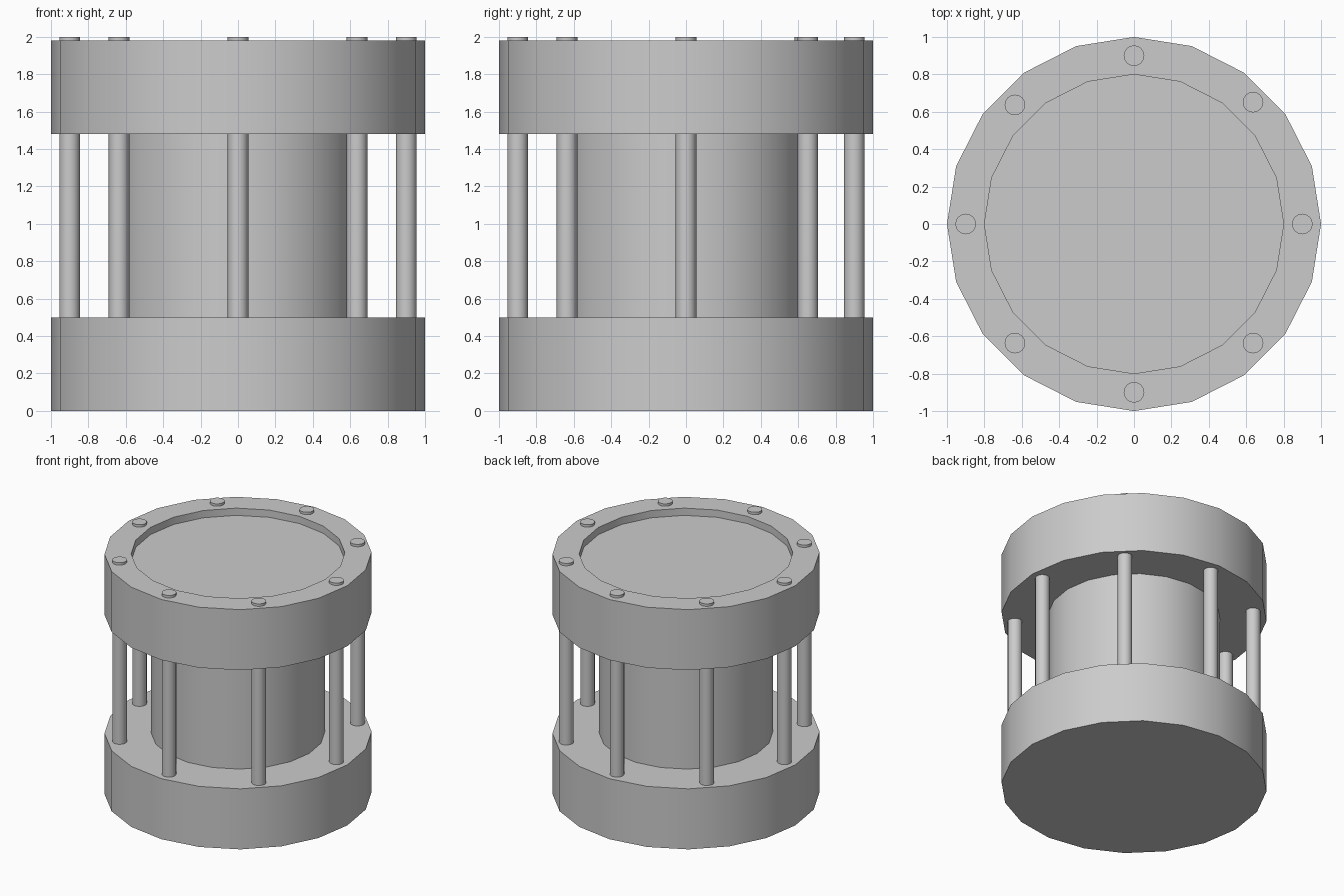
import bpy, bmesh, math

if "Cube" in bpy.data.objects:
    bpy.data.objects.remove(bpy.data.objects["Cube"])

metal = bpy.data.materials.new("plain grey")
metal.diffuse_color = (0.6, 0.6, 0.6, 1)
metal.use_nodes = True
metal.node_tree.nodes["Principled BSDF"].inputs["Base Color"].default_value = metal.diffuse_color


def lathe(name, profile, sides, center=(0, 0)):
    """Closed solid of revolution from (radius, z) points, capped at both ends."""
    bm = bmesh.new()
    rings = []
    for r, z in profile:
        rings.append([bm.verts.new((r * math.cos(2 * math.pi * i / sides),
                                    r * math.sin(2 * math.pi * i / sides), z))
                      for i in range(sides)])
    for a, b in zip(rings, rings[1:]):
        for i in range(sides):
            j = (i + 1) % sides
            bm.faces.new((a[i], a[j], b[j], b[i]))
    bm.faces.new(rings[0][::-1])
    bm.faces.new(rings[-1])
    bmesh.ops.recalc_face_normals(bm, faces=bm.faces)
    mesh = bpy.data.meshes.new(name)
    bm.to_mesh(mesh)
    bm.free()
    mesh.materials.append(metal)
    obj = bpy.data.objects.new(name, mesh)
    obj.location = (center[0], center[1], 0)
    bpy.context.collection.objects.link(obj)
    bpy.ops.object.select_all(action='DESELECT')
    obj.select_set(True)
    bpy.context.view_layer.objects.active = obj
    bpy.ops.object.shade_smooth_by_angle(angle=math.radians(35))
    return obj


# Lower drum, central core, and upper drum with a shallow round recess
lathe("base_drum", [(1, 0), (1, 0.5)], 20)
lathe("core", [(0.65, 0.5), (0.65, 1.48)], 20)
lathe("top_drum", [(1, 1.48), (1, 1.98), (0.8, 1.98), (0.8, 1.92)], 20)

# Eight rods whose ends stand slightly proud of the upper drum
for k in range(8):
    a = k * math.pi / 4
    x, y = 0.9 * math.cos(a), 0.9 * math.sin(a)
    if k == 1:
        y += 0.015  # this rod sits slightly further back
    lathe("rod_%d" % (k + 1), [(0.055, 0.5), (0.055, 2.0)], 16, (x, y))
